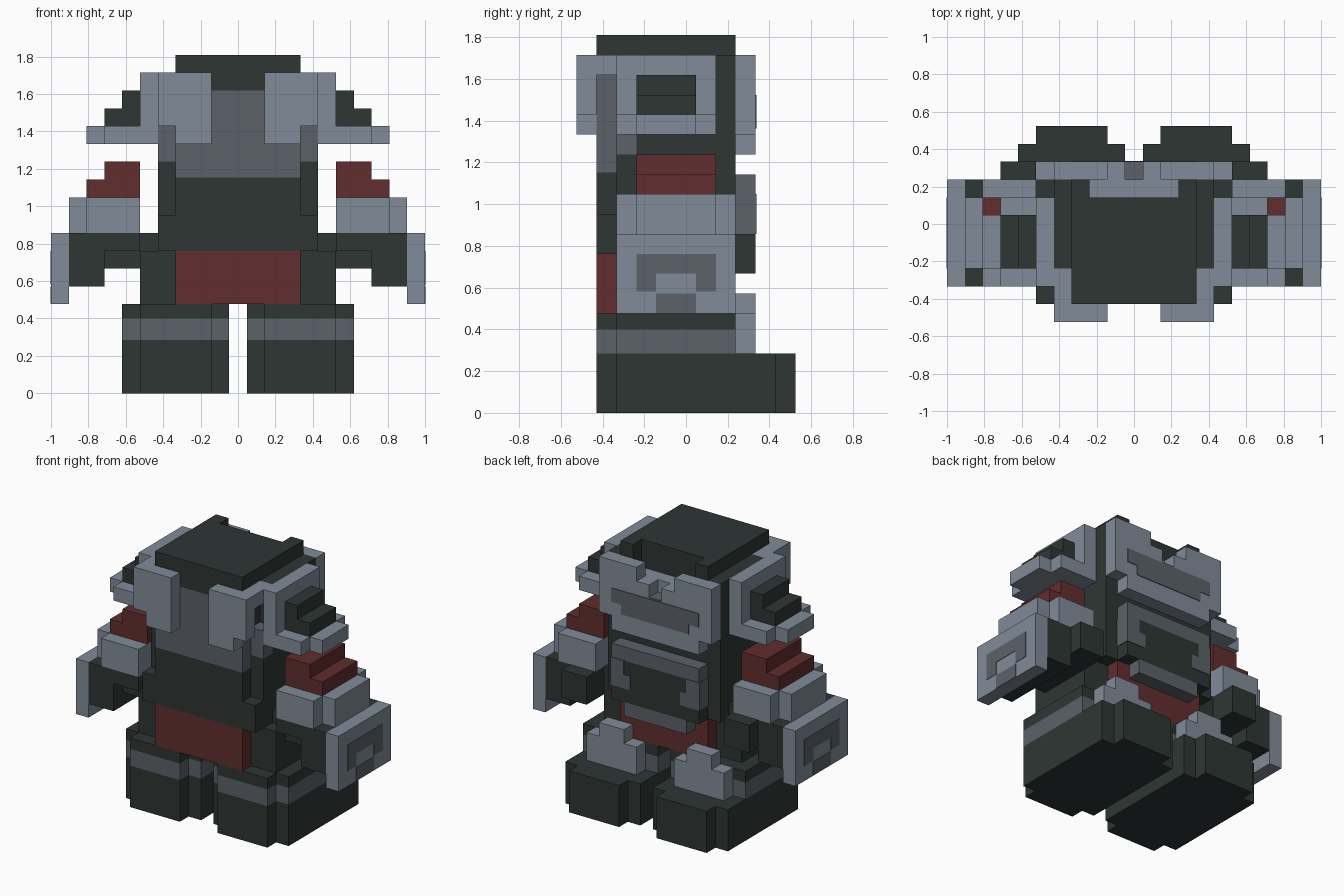
import bpy

if "Cube" in bpy.data.objects:
    bpy.data.objects.remove(bpy.data.objects["Cube"])

S = 2 / 21  # size of one block


def material(name, r, g, b):
    def lin(c):
        c /= 255
        return c / 12.92 if c <= 0.04045 else ((c + 0.055) / 1.055) ** 2.4
    m = bpy.data.materials.new(name)
    m.diffuse_color = (lin(r), lin(g), lin(b), 1)
    m.use_nodes = True
    m.node_tree.nodes["Principled BSDF"].inputs["Base Color"].default_value = m.diffuse_color
    return m


DARK = material("dark_green_grey", 46, 54, 52)
LIGHT = material("light_steel", 129, 140, 153)
GREY = material("mid_grey", 91, 98, 106)
RED = material("dark_red", 98, 45, 45)

QUADS = [(0, 2, 3, 1), (4, 5, 7, 6), (0, 1, 5, 4), (2, 6, 7, 3), (0, 4, 6, 2), (1, 3, 7, 5)]


def part(name, mat, *boxes, mirror=False):
    """Boxes are (x0, x1, y0, y1, z0, z1) in block units."""
    all_boxes = list(boxes)
    if mirror:
        all_boxes += [(-b[1], -b[0]) + tuple(b[2:]) for b in boxes]
    verts, faces = [], []
    for x0, x1, y0, y1, z0, z1 in all_boxes:
        n = len(verts)
        verts += [(x * S, y * S, z * S) for x in (x0, x1) for y in (y0, y1) for z in (z0, z1)]
        faces += [tuple(n + i for i in (q[::-1])) for q in QUADS]
    me = bpy.data.meshes.new(name)
    me.from_pydata(verts, [], faces)
    me.materials.append(mat)
    ob = bpy.data.objects.new(name, me)
    bpy.context.collection.objects.link(ob)
    # make every face point outwards
    import bmesh
    bm = bmesh.new()
    bm.from_mesh(me)
    bmesh.ops.recalc_face_normals(bm, faces=bm.faces)
    bm.to_mesh(me)
    bm.free()


# Boots and legs, with stepped corners
part("boots", DARK, (0.5, 6.5, -3.5, 4.5, 0, 3), (1.5, 5.5, -4.5, 5.5, 0, 3), mirror=True)
part("leg_bands", GREY, (0.5, 6.5, -3.5, 2.5, 3, 4.2), (1.5, 5.5, -4.5, 2.5, 3, 4.2), mirror=True)
part("leg_tops", DARK, (0.5, 6.5, -3.5, 2.5, 4.2, 5), (1.5, 5.5, -4.5, 2.5, 4.2, 5), mirror=True)
part("shin_plates", LIGHT, (1.5, 5.5, 2.5, 3.5, 3, 5), (2.5, 4.5, 2.5, 3.5, 5, 6), mirror=True)

# Waist
part("waist", RED, (-3.5, 3.5, -4.5, 2.5, 5, 8))
part("hips", DARK, (3.5, 5.5, -3.5, 1.5, 5, 8), mirror=True)

# Torso, with a raised back panel
part("torso", DARK, (-4.5, 4.5, -3.5, 2.5, 8, 13), (-3.5, 3.5, -4.5, -3.5, 8, 12.1),
     (-4.5, 4.5, -4.5, -3.5, 8, 10))
part("back_panel", GREY, (-3.5, 3.5, -4.5, -3.5, 12.1, 17))
part("back_panel_sides", GREY, (3.5, 4.5, -3.5, -2.5, 13, 15), mirror=True)

# Chest plate on the toe side
part("chest_plate", DARK, (-3.5, 3.5, 2.5, 3.5, 8, 11))
part("chest_trim", GREY, (-3.5, 3.5, 2.5, 3.5, 11, 12), (-2.5, 2.5, 2.5, 3.5, 7, 8))
part("chest_brackets", GREY, (2, 3.55, 2.5, 3.55, 9, 10), (2.5, 3.55, 2.5, 3.55, 10, 11),
     mirror=True)

# Head block and top slab
part("head", DARK, (-4.5, 4.5, -2.5, 1.5, 13, 18), (-3.5, 3.5, -3.5, 1.5, 13, 18),
     (-3.5, 3.5, -4.5, 1.5, 17, 19))
part("head_corners", DARK, (2.5, 4.5, 1.5, 2.5, 13, 18), (2.5, 3.5, 1.5, 2.5, 18, 19), mirror=True)
part("brow", LIGHT, (-2.5, 2.5, 1.5, 2.5, 13, 17))

# Face plate with a notched top and a grey visor
part("face_plate", LIGHT, (-4.5, 4.5, 2.5, 3.5, 14, 16), (-3.5, 3.5, 2.5, 3.5, 13, 14))
part("face_plate_tops", LIGHT, (1.5, 4.5, 2.5, 3.5, 16, 18), (0.5, 1.5, 2.5, 3.5, 16, 17),
     mirror=True)
part("face_notch", GREY, (-0.5, 0.5, 2.5, 3.5, 16, 16.1))
part("visor", GREY, (-3.5, 3.5, 3.5, 3.55, 15, 16), (-2.7, 2.7, 3.5, 3.55, 14.3, 15))

# Back collar plates and the strip that folds over them
part("collar_plates", LIGHT, (1.5, 3.5, -5.5, -4.5, 14, 18), (3.5, 4.5, -5.5, -4.5, 15, 18),
     (1.5, 3.45, -4.5, -4.45, 17, 18), (3.5, 4.5, -4.5, -2.5, 17, 18), mirror=True)

# Shoulder pads
part("shoulder_pads", LIGHT, (4.5, 5.5, -3.5, 1.5, 14, 18), (5.5, 7.5, -3.5, 1.5, 14, 15),
     (7.5, 8.5, -2.5, 0.5, 14, 15), mirror=True)
part("shoulder_steps", DARK, (5.5, 6.5, -2.5, 0.5, 15, 17), (6.5, 7.5, -2.5, 0.5, 15, 16),
     mirror=True)

# Arms, cuffs and hands
part("upper_arms", RED, (5.5, 8.5, -2.5, 1.5, 11, 12), (5.5, 7.5, -2.5, 1.5, 12, 13), mirror=True)
part("cuffs", LIGHT, (5.5, 8.5, -3.5, 2.5, 9, 11), (8.5, 9.5, -2.5, 1.5, 9, 11), mirror=True)
part("hands", DARK, (7.5, 9.5, -3.5, 2.5, 6, 9), (5.5, 7.5, -3.5, 2.5, 8, 9),
     (5.5, 7.5, -2.5, 3.5, 7, 9), (4.5, 5.5, -2.5, 1.5, 8, 9), mirror=True)
part("hand_guards", LIGHT, (9.5, 10.5, -3.5, 2.5, 5, 9), mirror=True)

# Arch mark on each hand guard
X0, X1 = 10.45, 10.53
part("guard_marks", GREY, (X0, X1, -2.5, 1.5, 7, 8), (X0, X1, -2.5, -1.5, 6.1, 7),
     (X0, X1, 0.5, 1.5, 6.1, 7), (X0, X1, -1.5, 0.5, 5.03, 6), mirror=True)
